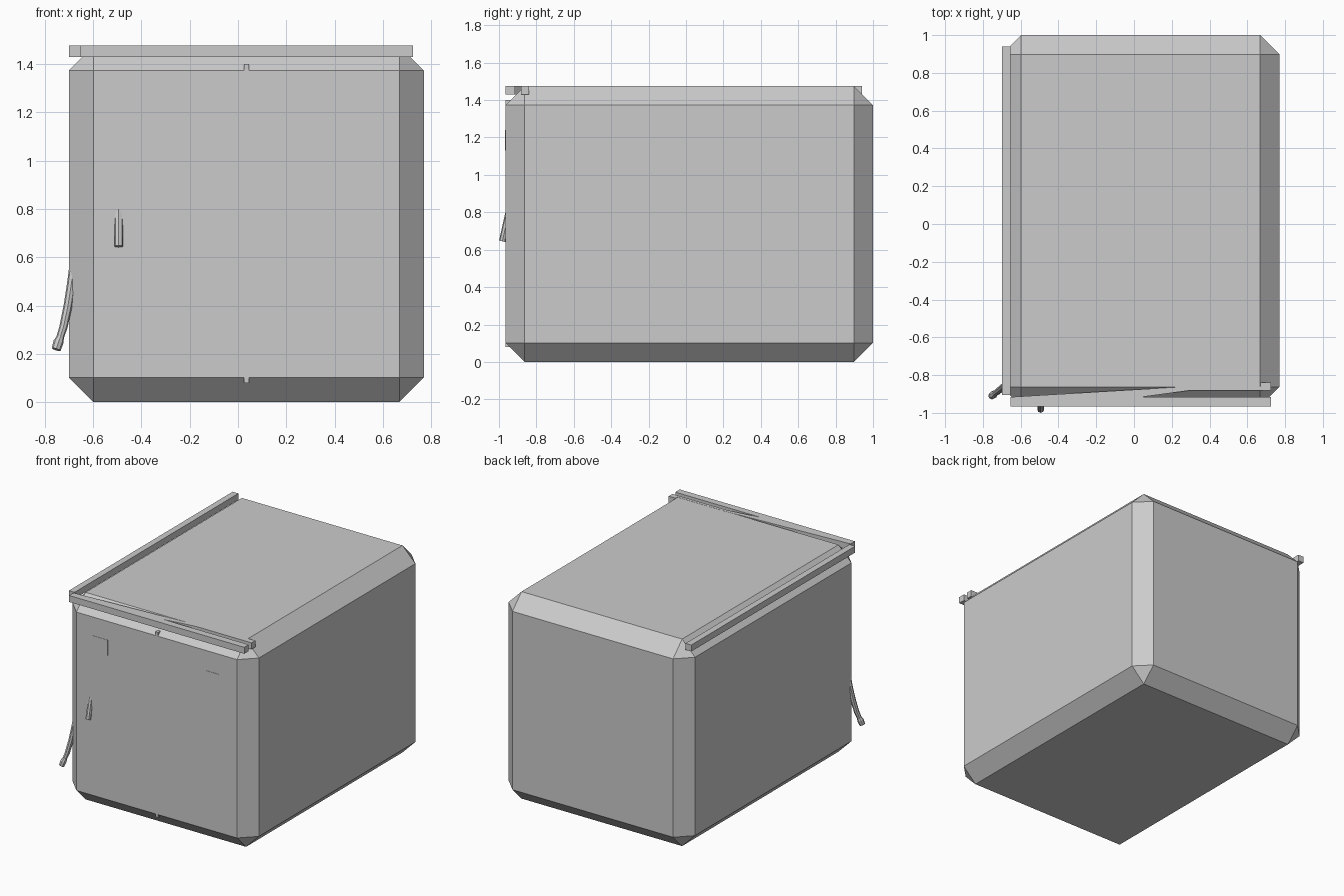
import bpy, bmesh, math
from mathutils import Vector

if "Cube" in bpy.data.objects:
    bpy.data.objects.remove(bpy.data.objects["Cube"])

grey = bpy.data.materials.new("plain grey")
grey.diffuse_color = (0.6, 0.6, 0.6, 1)
grey.use_nodes = True
grey.node_tree.nodes["Principled BSDF"].inputs["Base Color"].default_value = grey.diffuse_color


def finish(name, bm):
    bmesh.ops.recalc_face_normals(bm, faces=bm.faces[:])
    me = bpy.data.meshes.new(name)
    bm.to_mesh(me)
    bm.free()
    me.materials.append(grey)
    ob = bpy.data.objects.new(name, me)
    bpy.context.collection.objects.link(ob)
    return ob


def box(name, lo, hi, bevel=0):
    bm = bmesh.new()
    bmesh.ops.create_cube(bm, size=1)
    for v in bm.verts:
        v.co = [(l + h) / 2 + c * (h - l) for l, h, c in zip(lo, hi, v.co)]
    if bevel:
        bmesh.ops.bevel(bm, geom=bm.edges[:], offset=bevel, segments=1,
                        profile=0.5, affect='EDGES')
    return finish(name, bm)


def prism(name, outline, z0, z1):
    bm = bmesh.new()
    face = bm.faces.new([bm.verts.new((x, y, z0)) for x, y in outline])
    ext = bmesh.ops.extrude_face_region(bm, geom=[face])["geom"]
    for v in ext:
        if isinstance(v, bmesh.types.BMVert):
            v.co.z = z1
    return finish(name, bm)


def tube(name, path, radii, sides=8):
    bm = bmesh.new()
    pts = [Vector(p) for p in path]
    rings = []
    for i, (p, r) in enumerate(zip(pts, radii)):
        d = (pts[min(i + 1, len(pts) - 1)] - pts[max(i - 1, 0)]).normalized()
        u = d.cross(Vector((0, 1, 0))).normalized()
        w = d.cross(u)
        rings.append([bm.verts.new(p + r * (u * math.cos(a) + w * math.sin(a)))
                      for a in (2 * math.pi * k / sides for k in range(sides))])
    for a, b in zip(rings, rings[1:]):
        for k in range(sides):
            n = (k + 1) % sides
            bm.faces.new((a[k], a[n], b[n], b[k]))
    bm.faces.new(rings[0])
    bm.faces.new(rings[-1])
    return finish(name, bm)


# Chamfered main box
box("body", (-0.70, -0.965, 0), (0.77, 1.0, 1.475), 0.102)

# Rails along the top edges
box("front_rail", (-0.655, -0.965, 1.43), (0.725, -0.915, 1.476))
box("left_rail", (-0.70, -0.905, 1.43), (-0.655, 0.94, 1.476))

# Slanted inner rail behind the front rail
prism("inner_rail", [(-0.655, -0.916), (0.04, -0.916), (0.29, -0.882), (0.725, -0.882),
                     (0.725, -0.84), (0.67, -0.84), (0.67, -0.86), (0.29, -0.86)], 1.43, 1.476)

# Vertical seam strip and two barely raised front plates
box("front_seam", (0.025, -0.966, 0.08), (0.045, -0.93, 1.40))
box("right_front_plate", (0.42, -0.967, 1.13), (0.53, -0.95, 1.23))
box("left_front_plate", (-0.47, -0.967, 1.13), (-0.35, -0.95, 1.24))

# Small peg sloping out of the front
tube("front_peg", [(-0.494, -0.943, 0.82), (-0.494, -0.965, 0.72), (-0.494, -0.982, 0.645)],
     [0.018, 0.018, 0.018])

# Curved cord with a collar at its end
tube("side_cord", [(-0.676, -0.85, 0.60), (-0.690, -0.861, 0.49), (-0.704, -0.873, 0.40),
                   (-0.723, -0.888, 0.31), (-0.741, -0.901, 0.255)],
     [0.018, 0.018, 0.018, 0.017, 0.015])
tube("cord_collar", [(-0.735, -0.898, 0.27), (-0.743, -0.903, 0.25), (-0.753, -0.910, 0.218)],
     [0.015, 0.021, 0.019])
